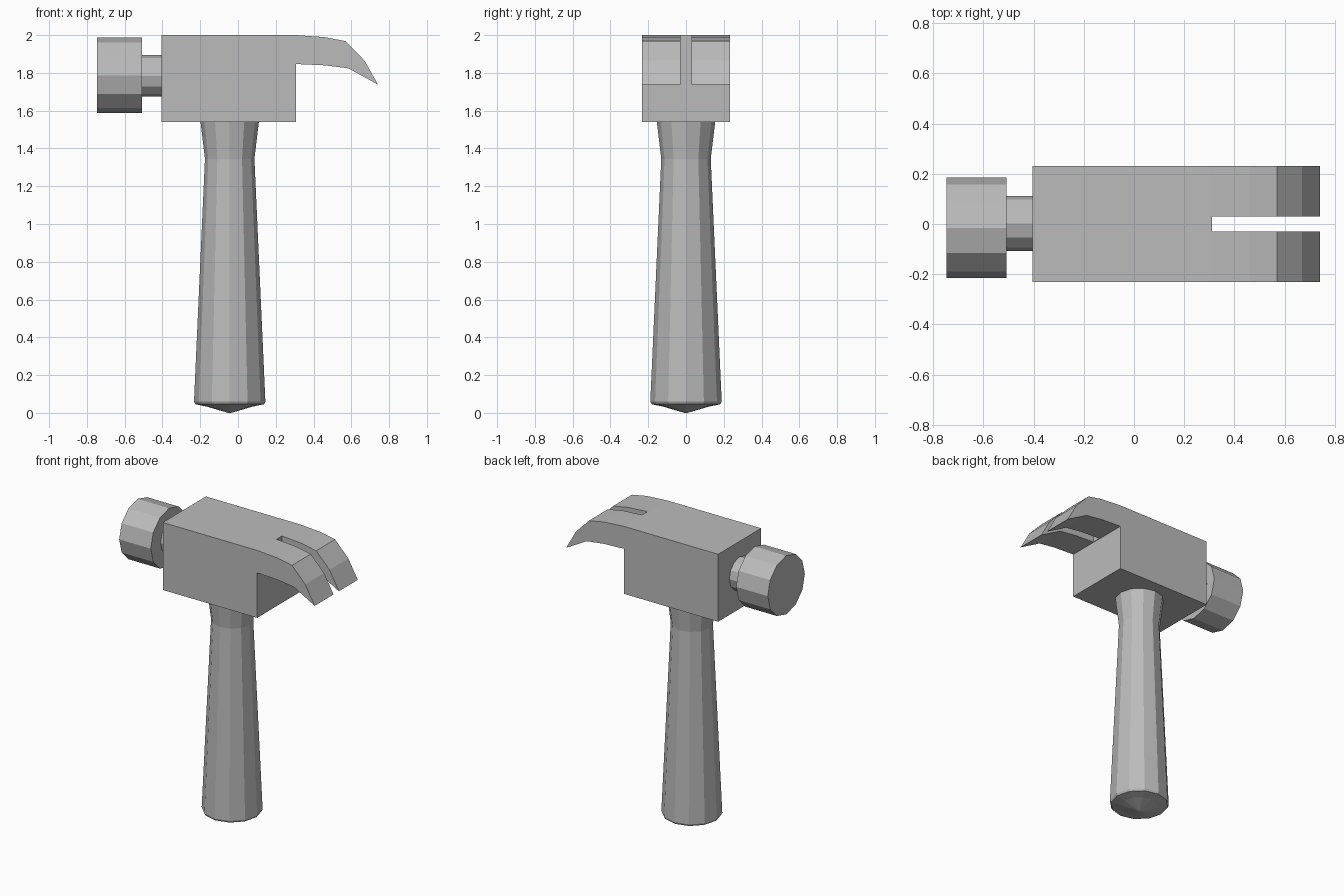
import bpy, bmesh
from math import cos, sin, pi
from mathutils import Matrix

if "Cube" in bpy.data.objects:
    bpy.data.objects.remove(bpy.data.objects["Cube"])

steel = bpy.data.materials.new("plain grey")
steel.diffuse_color = (0.5, 0.5, 0.5, 1)
steel.use_nodes = True
steel.node_tree.nodes["Principled BSDF"].inputs["Base Color"].default_value = steel.diffuse_color


def finish(bm, name):
    bmesh.ops.recalc_face_normals(bm, faces=bm.faces)
    me = bpy.data.meshes.new(name)
    bm.to_mesh(me)
    bm.free()
    me.materials.append(steel)
    ob = bpy.data.objects.new(name, me)
    bpy.context.collection.objects.link(ob)
    return ob


def prism(name, profile, half):
    """Extrude an (x, z) outline symmetrically along y."""
    bm = bmesh.new()
    f = bm.faces.new([bm.verts.new((x, -half, z)) for x, z in profile])
    ext = bmesh.ops.extrude_face_region(bm, geom=[f])
    moved = [v for v in ext["geom"] if isinstance(v, bmesh.types.BMVert)]
    bmesh.ops.translate(bm, verts=moved, vec=(0, 2 * half, 0))
    return finish(bm, name)


def lathe(name, profile, mat, sides=12):
    """Revolve (radius, height) points about local z, capping both ends."""
    bm = bmesh.new()
    rings = [[bm.verts.new((r * cos(2 * pi * i / sides), r * sin(2 * pi * i / sides), h))
              for i in range(sides)] for r, h in profile]
    for a, b in zip(rings, rings[1:]):
        for i in range(sides):
            j = (i + 1) % sides
            bm.faces.new((a[i], a[j], b[j], b[i]))
    bm.faces.new(rings[0])
    bm.faces.new(rings[-1])
    bmesh.ops.remove_doubles(bm, verts=bm.verts, dist=1e-4)
    bmesh.ops.transform(bm, matrix=mat, verts=bm.verts)
    return finish(bm, name)


# head block with curved claw, in one outline
head = prism("head_and_claw", [
    (-0.405, 1.54), (0.307, 1.54), (0.307, 1.847), (0.46, 1.84), (0.585, 1.824),
    (0.741, 1.738), (0.67, 1.865), (0.57, 1.968), (0.46, 1.989), (0.307, 2.0),
    (-0.405, 2.0)], 0.232)

# nail slot between the claws
cutter = prism("slot_cutter", [(0.311, 1.6), (0.9, 1.6), (0.9, 2.1), (0.311, 2.1)], 0.029)
cutter.hide_render = True
cutter.hide_viewport = True
cutter.display_type = 'WIRE'
mod = head.modifiers.new("slot", 'BOOLEAN')
mod.operation = 'DIFFERENCE'
mod.solver = 'EXACT'
mod.object = cutter

# neck and striking face, lying along x
along_x = Matrix.Rotation(pi / 2, 4, 'Y')
lathe("neck", [(0.11, -0.52), (0.11, -0.40)],
      Matrix.Translation((0, 0.002, 1.784)) @ along_x)
lathe("striking_face", [(0.2, -0.746), (0.2, -0.508)],
      Matrix.Translation((0, -0.015, 1.787)) @ along_x)

# tapered handle with a shallow domed butt
lathe("handle", [(0.008, 0.0), (0.12, 0.033), (0.182, 0.046), (0.189, 0.06),
                 (0.131, 1.345), (0.155, 1.545)],
      Matrix.Translation((-0.044, 0, 0)))
